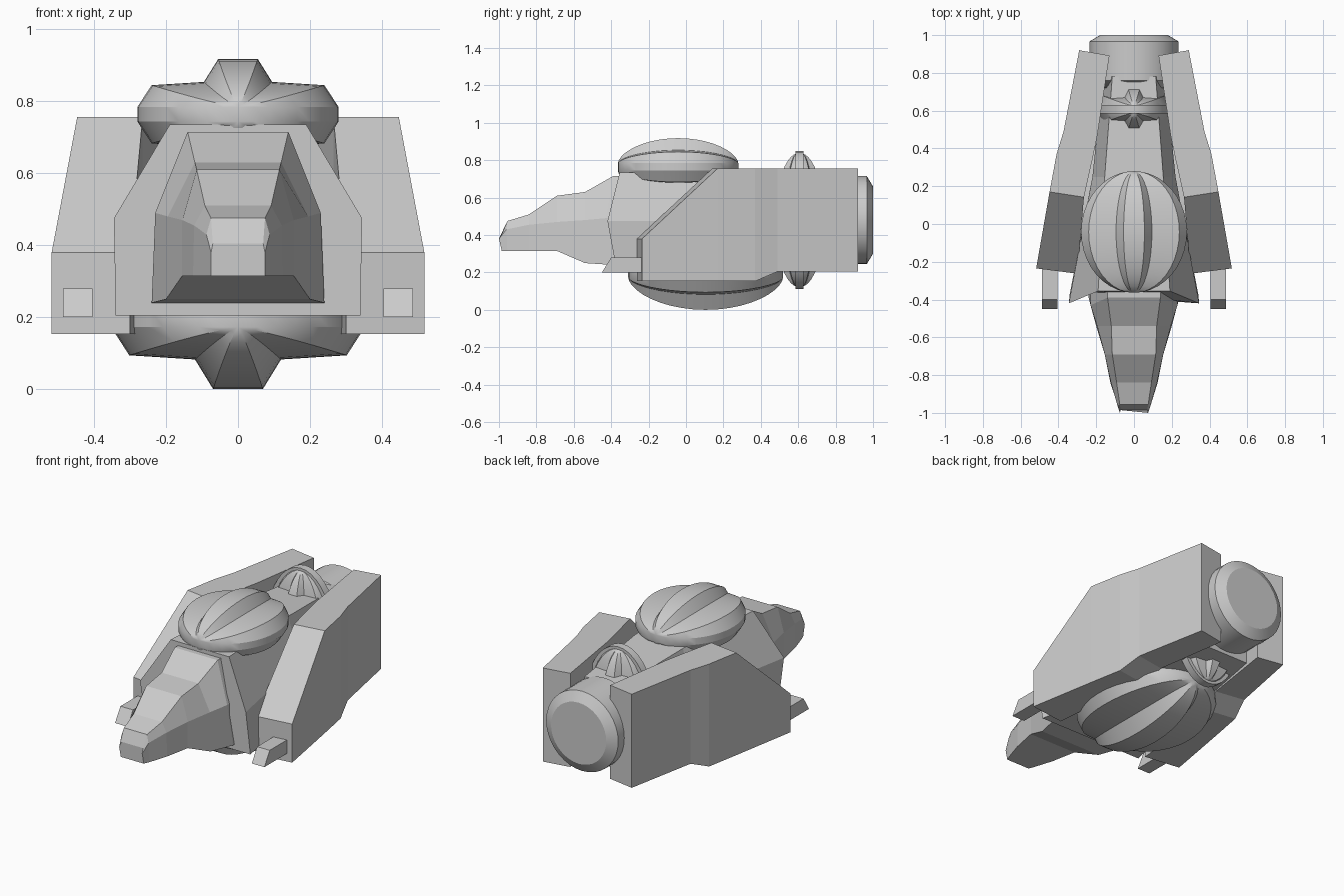
import bpy, bmesh, math
from mathutils import Matrix

if "Cube" in bpy.data.objects:
    bpy.data.objects.remove(bpy.data.objects["Cube"])


def finish(name, bm, smooth=None):
    """Turn a bmesh into a named object."""
    bmesh.ops.remove_doubles(bm, verts=bm.verts, dist=0.0005)
    bmesh.ops.recalc_face_normals(bm, faces=bm.faces)
    mesh = bpy.data.meshes.new(name)
    bm.to_mesh(mesh)
    bm.free()
    ob = bpy.data.objects.new(name, mesh)
    bpy.context.collection.objects.link(ob)
    if smooth:
        bpy.ops.object.select_all(action='DESELECT')
        ob.select_set(True)
        bpy.context.view_layer.objects.active = ob
        bpy.ops.object.shade_smooth_by_angle(angle=math.radians(smooth))
    return ob


def loft(loops, matrix=None):
    """Skin closed loops of equal length and cap both ends."""
    bm = bmesh.new()
    rings = [[bm.verts.new(p) for p in loop] for loop in loops]
    for a, b in zip(rings, rings[1:]):
        n = len(a)
        for i in range(n):
            bm.faces.new((a[i], a[(i + 1) % n], b[(i + 1) % n], b[i]))
    bm.faces.new(rings[0])
    bm.faces.new(rings[-1])
    if matrix:
        bm.transform(matrix)
    return bm


def mirrored(half):
    return half + [(-x, y, z) for x, y, z in reversed(half)]


# Nose: top edge, shoulder and bottom edge at each station
nose = [
    [(.070, -.985, .405), (.075, -1.0, .380), (.075, -.985, .315)],
    [(.075, -.955, .475), (.088, -.96, .430), (.088, -.955, .315)],
    [(.092, -.84, .51), (.122, -.84, .455), (.125, -.84, .315)],
    [(.115, -.69, .61), (.155, -.69, .47), (.155, -.69, .315)],
    [(.120, -.54, .63), (.195, -.54, .48), (.200, -.54, .25)],
    [(.140, -.39, .715), (.230, -.43, .49), (.240, -.39, .24)],
    [(.140, -.30, .715), (.230, -.30, .49), (.240, -.30, .24)],
]
finish("nose", loft([mirrored(h) for h in nose]))

# Central hull, tapering towards the back
hull = [
    [(.190, -.355, .735), (.345, -.42, .475), (.340, -.37, .205)],
    [(.155, .25, .735), (.220, .25, .475), (.220, .25, .205)],
    [(.115, .78, .70), (.165, .78, .475), (.165, .78, .225)],
]
finish("hull", loft([mirrored(h) for h in hull]))

# Side pods: y, outer x, inner x, top z, bottom z
stations = [
    (-.235, .518, .30, .38, .153),
    (.17, .447, .265, .757, .153),
    (.37, .41, .22, .757, .153),
    (.49, .373, .195, .757, .205),
    (.92, .29, .13, .757, .205),
]
for side, s in (("right", 1), ("left", -1)):
    loops = [[(s * xo, y, zt), (s * xi, y - .028, zt),
              (s * xi, y - .028, zb), (s * xo, y, zb)]
             for y, xo, xi, zt, zb in stations]
    finish(side + "_pod", loft(loops))
    # Small gun with slanted muzzle
    prof = [(-.45, .20), (-.40, .28), (-.20, .28), (-.20, .20)]
    finish(side + "_gun", loft([[(s * x, y, z) for y, z in prof]
                                for x in (.405, .487)]))


def lens(name, matrix, rim=.02, rows=20):
    """Double-sided ribbed lens with a raised central ridge."""
    half = [(.055, .134), (.095, .070), (.24, .061), (.28, 0)]
    top = [(-x, h) for x, h in reversed(half)] + half
    loops = []
    for i in range(rows + 1):
        t = math.pi * i / rows
        w, k, y = math.sin(t), abs(math.sin(t)) ** 1.2, -.322 * math.cos(t)
        up = [(x * w, y, rim + h * k) for x, h in top]
        loops.append(up + [(x, y, -z) for x, y, z in reversed(up)])
    bm = bmesh.new()
    rings = [[bm.verts.new(p) for p in loop] for loop in loops]
    n = len(loops[0])
    for a, b in zip(rings, rings[1:]):
        for i in range(n):
            j = (i + 1) % n
            bm.faces.new((a[i], a[j], b[j], b[i]))
    bmesh.ops.dissolve_degenerate(bm, dist=.0005, edges=bm.edges)
    bm.transform(matrix)
    return finish(name, bm, 25)


# Upper and lower turrets, and the upright one at the back
T, S = Matrix.Translation, Matrix.Diagonal
upright = T((0, .607, .48)) @ Matrix.Rotation(math.pi / 2, 4, 'X')
lens("top_turret", T((0, -.042, .764)) @ S((1, 1, 1, 1)))
lens("bottom_turret", T((0, .105, .198)) @ S((1.26, 1.285, 1.285, 1)))
lens("rear_turret", upright @ S((.68, 1.1, .88, 1)))

# Thin rim plate around the rear turret
rim = bmesh.new()
bmesh.ops.create_cone(rim, cap_ends=True, segments=40, radius1=1, radius2=1,
                      depth=1)
rim.transform(upright @ S((.215, .368, .045, 1)))
finish("rear_turret_rim", rim, 30)

# Engine drum with chamfered ends
drum = [(.18, .72), (.235, .76), (.235, .967), (.18, 1.0)]
seg = 36
loops = [[(r * math.cos(2 * math.pi * i / seg), y,
           .48 + r * math.sin(2 * math.pi * i / seg)) for i in range(seg)]
         for r, y in drum]
finish("engine", loft(loops), 30)
